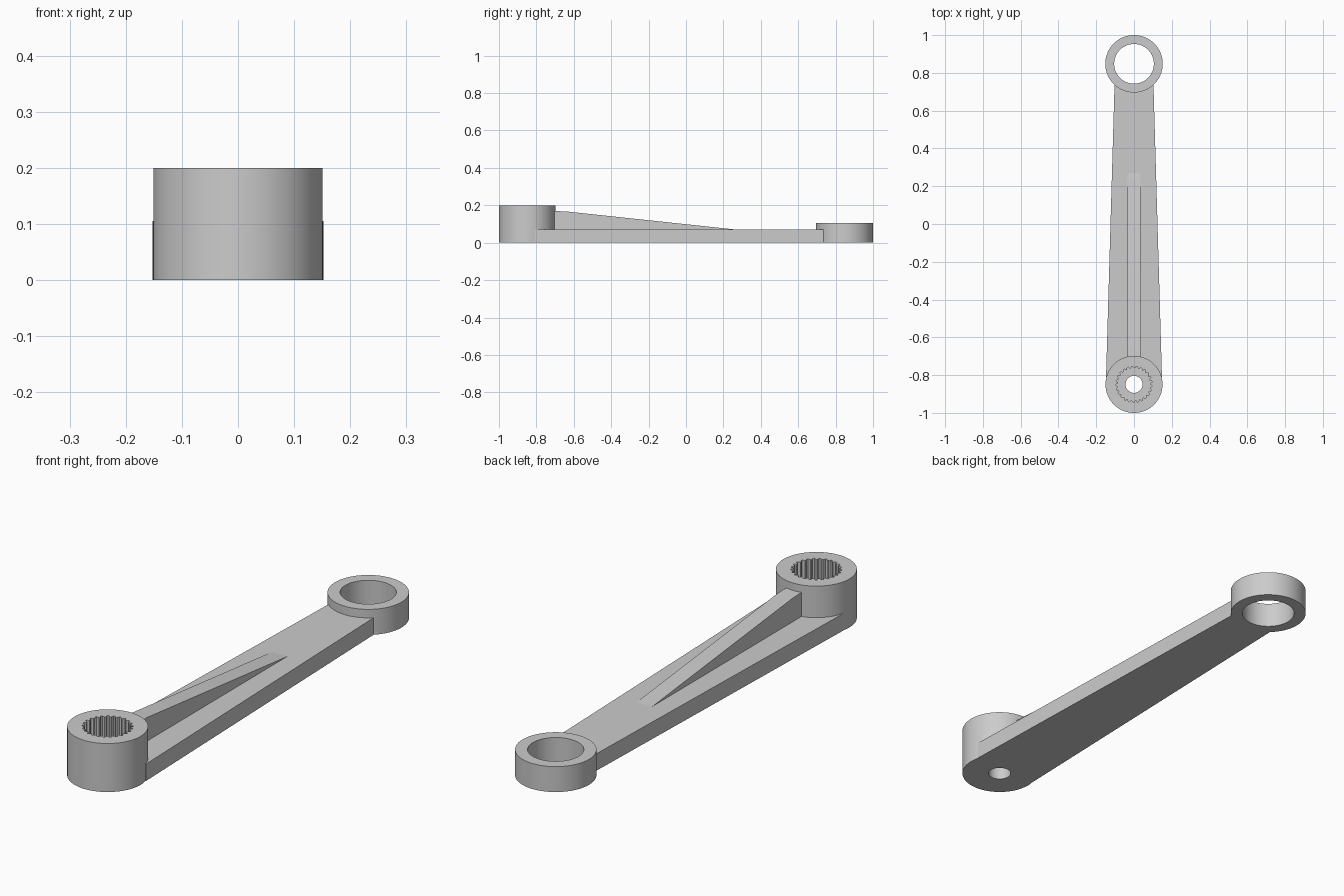
import bpy
import bmesh
from math import sin, cos, pi, radians

cube = bpy.data.objects.get("Cube")
if cube:
    bpy.data.objects.remove(cube)

HUB_Y, HUB_R = -0.849, 0.151
EYE_Y, EYE_R = 0.848, 0.152
ARM_TOP = 0.07
TEETH = 25
SEGMENTS = TEETH * 4

grey = bpy.data.materials.new("plastic grey")
grey.use_nodes = True
colour = (0.6, 0.6, 0.6, 1)
grey.diffuse_color = colour
grey.node_tree.nodes["Principled BSDF"].inputs["Base Color"].default_value = colour


def finish(name, bm, y=0):
    bmesh.ops.recalc_face_normals(bm, faces=bm.faces)
    mesh = bpy.data.meshes.new(name)
    bm.to_mesh(mesh)
    bm.free()
    mesh.materials.append(grey)
    obj = bpy.data.objects.new(name, mesh)
    obj.location.y = y
    bpy.context.collection.objects.link(obj)
    bpy.ops.object.select_all(action='DESELECT')
    bpy.context.view_layer.objects.active = obj
    obj.select_set(True)
    bpy.ops.object.shade_smooth_by_angle(angle=radians(30))
    return obj


def turned(name, y, profile):
    """Closed ring of (radius, height, tooth depth) loops around a vertical axis."""
    bm = bmesh.new()
    loops = []
    for radius, z, tooth in profile:
        loop = []
        for i in range(SEGMENTS):
            a = 2 * pi * i / SEGMENTS
            r = radius - (tooth if i % 4 < 2 else 0)
            loop.append(bm.verts.new((r * cos(a), r * sin(a), z)))
        loops.append(loop)
    for k, lower in enumerate(loops):
        upper = loops[(k + 1) % len(loops)]
        for i in range(SEGMENTS):
            j = (i + 1) % SEGMENTS
            bm.faces.new((lower[i], lower[j], upper[j], upper[i]))
    return finish(name, bm, y)


def extruded(name, points, offset):
    bm = bmesh.new()
    face = bm.faces.new([bm.verts.new(p) for p in points])
    new = bmesh.ops.extrude_face_region(bm, geom=[face])["geom"]
    bmesh.ops.translate(bm, vec=offset, verts=[v for v in new if isinstance(v, bmesh.types.BMVert)])
    return finish(name, bm)


# Splined hub with a socket above a narrow screw hole
turned("splined_hub", HUB_Y, [
    (HUB_R, 0, 0), (HUB_R, 0.2, 0), (0.096, 0.2, 0.01),
    (0.096, ARM_TOP, 0.01), (0.045, ARM_TOP, 0), (0.045, 0, 0)])

# Plain ring at the far end
turned("end_ring", EYE_Y, [
    (EYE_R, 0, 0), (EYE_R, 0.105, 0), (0.105, 0.105, 0), (0.105, 0, 0)])

# Tapered flat arm, hollowed at the wide end to stay inside the hub wall
notch = [(0.12 * cos(a), HUB_Y + 0.12 * sin(a), 0)
         for a in (radians(20 + 14 * i) for i in range(11))]
outline = [(0.148, -0.81, 0), (0.103, 0.738, 0), (-0.103, 0.738, 0), (-0.148, -0.81, 0)]
extruded("tapered_arm", outline + notch[::-1], (0, 0, ARM_TOP))

# Sloping stiffener along the middle of the arm
rib = [(-0.72, 0.05), (-0.72, 0.17), (-0.64, 0.167), (0.27, ARM_TOP), (0.27, 0.05)]
extruded("stiffening_rib", [(-0.035, y, z) for y, z in rib], (0.07, 0, 0))
